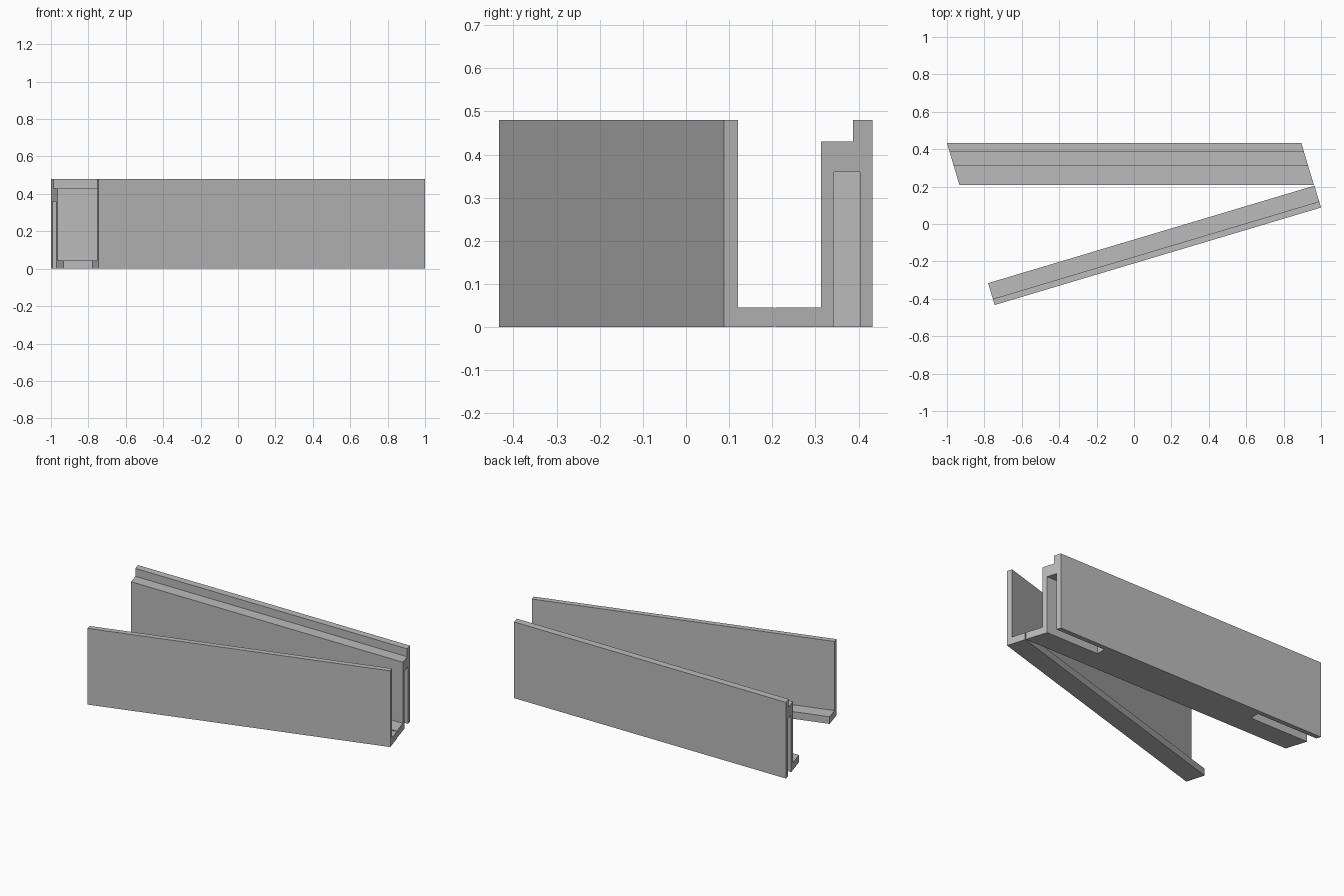
import bpy
import bmesh
from math import atan
from mathutils import Matrix, Vector

default = bpy.data.objects.get("Cube")
if default:
    bpy.data.objects.remove(default, do_unlink=True)

# Single matte grey
GREY = (0.5, 0.5, 0.5, 1.0)
grey = bpy.data.materials.new("matte_grey")
grey.use_nodes = True
grey.diffuse_color = GREY
grey.node_tree.nodes["Principled BSDF"].inputs["Base Color"].default_value = GREY

SLOPE = 0.2986   # angle between the rails, also the mitre of the rear rail
HEIGHT = 0.48
FOOT = 0.045


def extrude_profile(name, profile, x0, x1, shear=0.0):
    """Extrude a (y, z) profile along x; shear slants both ends in plan."""
    bm = bmesh.new()
    start = bm.faces.new([bm.verts.new((x0 - shear * y, y, z)) for y, z in profile])
    result = bmesh.ops.extrude_face_region(bm, geom=[start], use_keep_orig=True)
    moved = [v for v in result["geom"] if isinstance(v, bmesh.types.BMVert)]
    bmesh.ops.translate(bm, verts=moved, vec=(x1 - x0, 0, 0))
    bmesh.ops.recalc_face_normals(bm, faces=bm.faces)
    mesh = bpy.data.meshes.new(name)
    bm.to_mesh(mesh)
    bm.free()
    mesh.materials.append(grey)
    obj = bpy.data.objects.new(name, mesh)
    bpy.context.collection.objects.link(obj)
    return obj


# Front rail: thin L section, turned to meet the rear rail at one end
front = extrude_profile("front_rail", [
    (0, 0), (0.122, 0), (0.122, FOOT), (0.034, FOOT),
    (0.034, HEIGHT), (0, HEIGHT)], 0, 1.821)
front.data.transform(Matrix.Translation(Vector((-0.745, -0.433, 0)))
                     @ Matrix.Rotation(atan(SLOPE), 4, "Z"))

# Rear rail: thick wall with a stepped top and a foot, mitred ends
BACK = 0.432
rear = extrude_profile("rear_rail", [
    (-0.224, 0), (0, 0), (0, HEIGHT), (-0.045, HEIGHT),
    (-0.045, 0.43), (-0.119, 0.43), (-0.119, FOOT), (-0.224, FOOT)],
    -1.0, 0.895, SLOPE)
rear.data.transform(Matrix.Translation((0, BACK, 0)))

# Slots open to the bottom and to each end of the rear rail
for side, x0, x1 in (("left", 0.555, 1.2), ("right", -1.2, -0.565)):
    cutter = extrude_profile(side + "_slot_cutter", [
        (0.343, -0.1), (0.403, -0.1), (0.403, 0.36), (0.343, 0.36)], x0, x1)
    cutter.hide_render = True
    cutter.hide_set(True)
    cut = rear.modifiers.new(side + "_slot", "BOOLEAN")
    cut.operation = "DIFFERENCE"
    cut.solver = "EXACT"
    cut.object = cutter

# Bake the slots and drop the cutters
depsgraph = bpy.context.evaluated_depsgraph_get()
baked = bpy.data.meshes.new_from_object(rear.evaluated_get(depsgraph))
cutters = [m.object for m in rear.modifiers]
rear.modifiers.clear()
rear.data = baked
for cutter in cutters:
    bpy.data.objects.remove(cutter, do_unlink=True)
